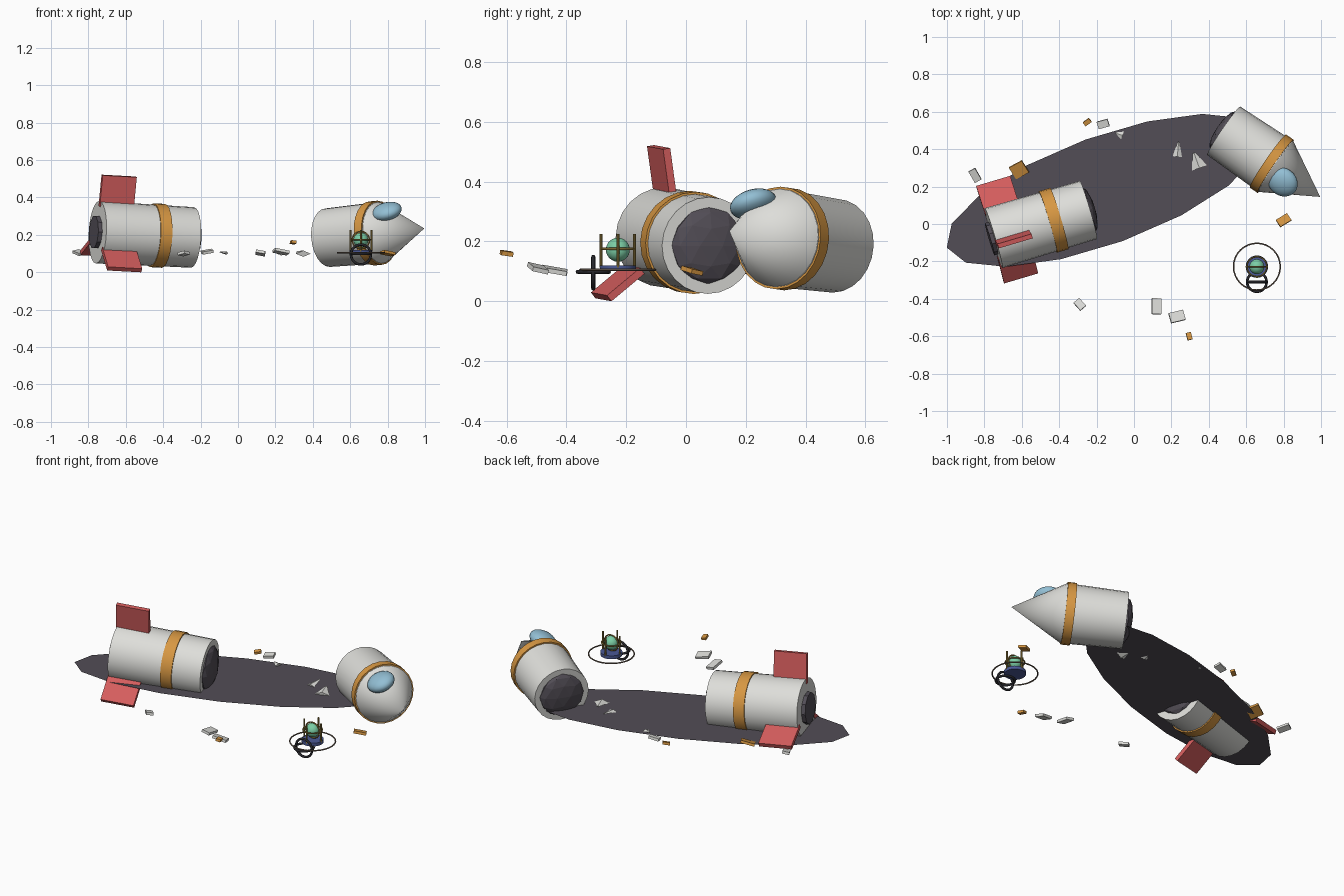
import bpy, bmesh
from math import radians, pi
from mathutils import Matrix, Vector

cube = bpy.data.objects.get("Cube")
if cube:
    bpy.data.objects.remove(cube, do_unlink=True)


def material(name, r, g, b):
    m = bpy.data.materials.new(name)
    m.use_nodes = True
    m.diffuse_color = (r, g, b, 1)
    m.node_tree.nodes["Principled BSDF"].inputs["Base Color"].default_value = (r, g, b, 1)
    return m


HULL = material("hull white", .73, .73, .70)
ORANGE = material("orange", .68, .31, .055)
RED = material("fin red", .66, .11, .11)
GLASS = material("window blue", .29, .52, .66)
SOOT = material("soot", .085, .075, .093)
BRASS = material("brass", .32, .22, .05)
GREEN = material("glow green", .20, .62, .38)
BLUE = material("pod blue", .07, .10, .30)
BLACK = material("black", .02, .02, .025)
BROWN = material("ring brown", .16, .12, .09)


def rot(deg, axis):
    return Matrix.Rotation(radians(deg), 4, axis)


def move(x, y, z):
    return Matrix.Translation((x, y, z))


def scale(x, y, z):
    return Matrix.Diagonal((x, y, z, 1))


def finish(name, bm, mat, matrix, smooth=True):
    bm.normal_update()
    for f in bm.faces:
        f.smooth = smooth
    for e in bm.edges:
        if len(e.link_faces) == 2 and e.calc_face_angle(0) > radians(35):
            e.smooth = False
    me = bpy.data.meshes.new(name)
    bm.to_mesh(me)
    bm.free()
    me.materials.append(mat)
    ob = bpy.data.objects.new(name, me)
    ob.matrix_world = matrix
    bpy.context.collection.objects.link(ob)
    return ob


def tube(name, mat, frame, start, end, r1, r2, sides=24, smooth=True):
    """Capped cone along the local x axis of the frame."""
    bm = bmesh.new()
    bmesh.ops.create_cone(bm, cap_ends=True, segments=sides, radius1=r1, radius2=r2,
                          depth=end - start,
                          matrix=move((start + end) / 2, 0, 0) @ rot(90, 'Y'))
    bmesh.ops.remove_doubles(bm, verts=bm.verts, dist=1e-5)
    return finish(name, bm, mat, frame, smooth)


def box(name, mat, matrix, size):
    bm = bmesh.new()
    bmesh.ops.create_cube(bm, size=1, matrix=scale(*size))
    return finish(name, bm, mat, matrix, False)


def ball(name, mat, matrix, size):
    bm = bmesh.new()
    bmesh.ops.create_uvsphere(bm, u_segments=24, v_segments=12, radius=1, matrix=scale(*size))
    return finish(name, bm, mat, matrix)


def lump(name, matrix, size):
    bm = bmesh.new()
    bmesh.ops.create_icosphere(bm, subdivisions=2, radius=1, matrix=scale(*size))
    return finish(name, bm, SOOT, matrix, False)


def ring(name, mat, loc, major, minor, turn=0):
    bpy.ops.mesh.primitive_torus_add(major_radius=major, minor_radius=minor, major_segments=32,
                                     minor_segments=8, location=loc,
                                     rotation=(radians(turn), 0, 0))
    ob = bpy.context.object
    ob.name = name
    ob.data.materials.append(mat)
    for p in ob.data.polygons:
        p.use_smooth = True


# Scorched ground patch
bm = bmesh.new()
bmesh.ops.create_circle(bm, cap_ends=True, segments=16, radius=1, matrix=scale(.895, .289, 1))
finish("scorched_ground", bm, SOOT, move(-.16, .18, .098) @ rot(20, 'Z'), False)

# Tail section
tail = move(-.497, 0, .2) @ rot(16.5, 'Z') @ rot(3, 'Y')
tube("tail_hull", HULL, tail, -.265, .265, .167, .162)
tube("tail_band", ORANGE, tail, .038, .102, .171, .171)
tube("engine_nozzle", SOOT, tail, -.287, -.25, .09, .09, 10, False)
lump("tail_broken_core", tail @ move(.262, 0, 0), (.04, .13, .13))
for i, angle in enumerate((99, 219, 339)):
    box(f"tail_fin_{i + 1}", RED, tail @ rot(angle, 'X') @ move(-.175, .225, 0), (.19, .17, .025))

# Nose section
nose = move(.48, .498, .185) @ rot(-34.4, 'Z') @ rot(-4.5, 'Y')
tube("nose_hull", HULL, nose, 0, .34, .157, .165)
tube("nose_band", ORANGE, nose, .287, .337, .172, .172)
tube("nose_cone", HULL, nose, .338, .627, .165, 0)
lump("nose_broken_core", nose, (.04, .128, .128))
ball("cockpit_window", GLASS, nose @ rot(24, 'X') @ move(.424, 0, .117), (.085, .078, .045))

# Escape pod: base, glowing core, cage and rings
px, py = .657, -.228
pod = move(px, py, 0)
tube("pod_base", BLUE, pod @ rot(-90, 'Y'), .1, .12, .06, .06)
ball("pod_core", GREEN, pod @ move(0, 0, .172), (.04, .04, .04))
for i in range(4):
    post = pod @ rot(90 * i, 'Z') @ move(.056, 0, 0) @ rot(-90, 'Y')
    tube(f"pod_post_{i + 1}", BRASS, post, .112, .225, .005, .005, 8)
ring("pod_cage_level", BRASS, (px, py, .175), .053, .004)
ring("pod_cage_upright", BRASS, (px, py, .172), .046, .004, 90)
ring("pod_outer_ring", BROWN, (px, py, .105), .125, .004)
ring("pod_hoop_level", BLACK, (px, -.31, .098), .052, .007)
ring("pod_hoop_upright", BLACK, (px, -.31, .095), .053, .007, 90)

# Scattered plates: colour, x, y, z, length, width, turn, tilt
plates = [
    (HULL, -.85, .26, .105, .04, .07, 30, 12),
    (HULL, -.165, .535, .11, .06, .04, 17, 10),
    (HULL, -.29, -.43, .1, .04, .055, 42, -10),
    (HULL, .12, -.44, .103, .05, .085, 0, -10),
    (HULL, .23, -.495, .11, .08, .055, 16, -12),
    (ORANGE, -.615, .29, .11, .08, .075, 32, 15),
    (ORANGE, -.25, .545, .105, .04, .025, 38, 10),
    (ORANGE, .8, .02, .102, .07, .045, 33, -10),
    (ORANGE, .295, -.6, .16, .027, .04, 15, -8),
]
for i, (mat, x, y, z, length, width, turn, tilt) in enumerate(plates):
    where = move(x, y, z) @ rot(turn, 'Z') @ rot(tilt, 'X') @ rot(-tilt, 'Y')
    box(f"debris_plate_{i + 1}", mat, where, (length, width, .015))

# Torn pointed shards lying on the ground
shards = [(.235, .4, .025, .08, 85), (.335, .34, .042, .085, 110), (-.08, .48, .022, .04, 160)]
for i, (x, y, radius, length, turn) in enumerate(shards):
    where = move(x, y, .105) @ rot(turn, 'Z') @ rot(-8, 'Y') @ scale(1, 1, .4)
    tube(f"debris_shard_{i + 1}", HULL, where, -length / 2, length / 2, radius, radius * .2, 4, False)
